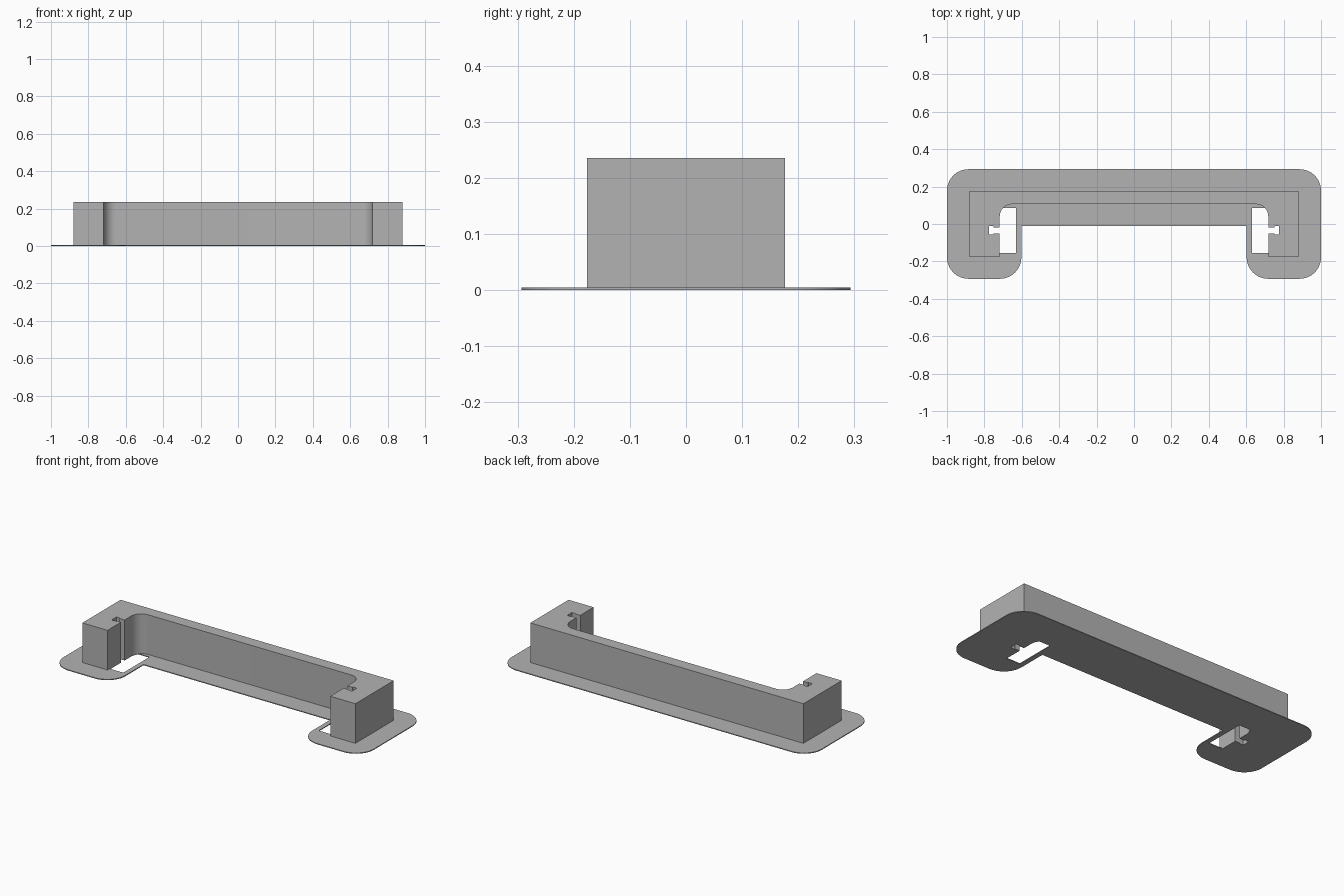
import bpy, bmesh
from math import sin, cos, radians

cube = bpy.data.objects.get("Cube")
if cube:
    bpy.data.objects.remove(cube, do_unlink=True)

# Single grey plastic
grey = bpy.data.materials.new("grey plastic")
grey.use_nodes = True
colour = (0.45, 0.45, 0.45, 1)
grey.diffuse_color = colour
grey.node_tree.nodes["Principled BSDF"].inputs["Base Color"].default_value = colour


def arc(cx, cy, r, start, end, steps=10):
    angles = [radians(start + (end - start) * i / steps) for i in range(steps + 1)]
    return [(cx + r * cos(a), cy + r * sin(a)) for a in angles]


def mirrored(points):
    return [(-x, y) for x, y in reversed(points)]


def prism(name, loops, z0, z1):
    """Extrude an outline, with any further loops as holes."""
    bm = bmesh.new()
    edges = []
    for loop in loops:
        verts = [bm.verts.new((x, y, z0)) for x, y in loop]
        edges += [bm.edges.new((v, verts[i - 1])) for i, v in enumerate(verts)]
    bmesh.ops.triangle_fill(bm, use_beauty=True, use_dissolve=False,
                            edges=edges, normal=(0, 0, 1))
    result = bmesh.ops.extrude_face_region(bm, geom=bm.faces[:], use_keep_orig=True)
    for item in result["geom"]:
        if isinstance(item, bmesh.types.BMVert):
            item.co.z = z1
    bmesh.ops.recalc_face_normals(bm, faces=bm.faces[:])
    mesh = bpy.data.meshes.new(name)
    bm.to_mesh(mesh)
    bm.free()
    mesh.materials.append(grey)
    obj = bpy.data.objects.new(name, mesh)
    bpy.context.collection.objects.link(obj)
    bpy.ops.object.select_all(action="DESELECT")
    obj.select_set(True)
    bpy.context.view_layer.objects.active = obj
    bpy.ops.object.shade_smooth_by_angle(angle=radians(30))
    return obj


# T-shaped slot in the inner face of each arm, front to back
inner = 0.718
slot = [(inner, -0.052), (0.75, -0.052), (0.75, -0.057), (0.775, -0.057),
        (0.775, -0.012), (0.75, -0.012), (0.75, -0.018), (inner, -0.018)]
fillet = 0.065
fx, fy = inner - fillet, 0.041

# U-shaped bracket body
half_body = ([(0.88, 0.176), (0.88, -0.176), (inner, -0.176)] + slot
             + arc(fx, fy, fillet, 0, 90))
prism("bracket_body", [half_body + mirrored(half_body)], 0.003, 0.236)

# Thin rounded base flange with an opening beside each arm
r = 0.115
half_flange = (arc(1 - r, 0.293 - r, r, 90, 0) + arc(1 - r, -0.293 + r, r, 0, -90)
               + arc(0.602 + r, -0.293 + r, r, -90, -180) + [(0.602, -0.01)])
opening = ([(0.63, -0.156), (inner, -0.156)] + slot
           + arc(fx, fy, fillet, 0, 43, 5) + [(0.63, 0.085)])
prism("base_flange", [half_flange + mirrored(half_flange), opening, mirrored(opening)],
      0, 0.005)
